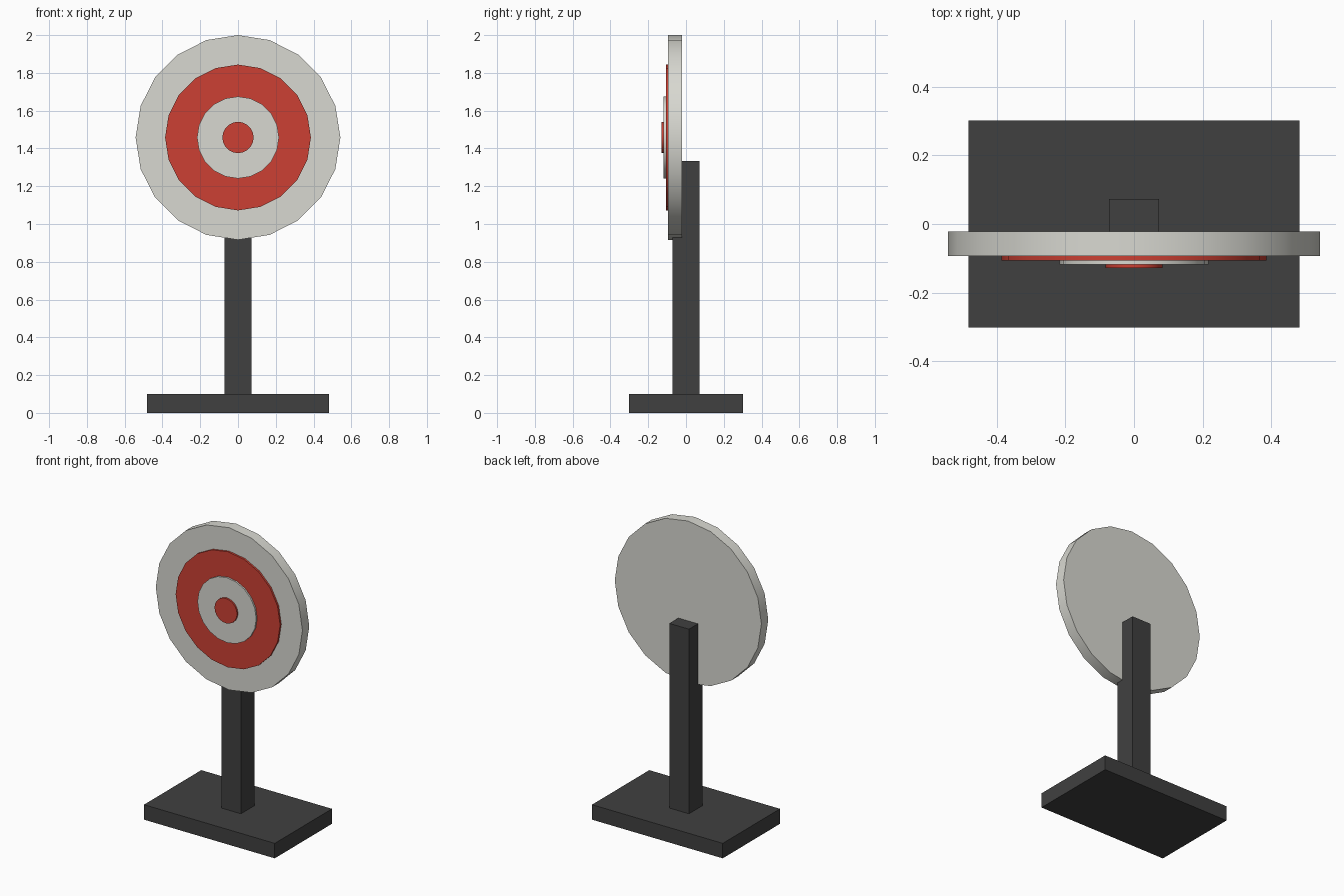
import bpy
import math

cube = bpy.data.objects.get("Cube")
if cube:
    bpy.data.objects.remove(cube, do_unlink=True)


def make_material(name, rgb):
    mat = bpy.data.materials.new(name)
    mat.use_nodes = True
    mat.diffuse_color = (*rgb, 1)
    mat.node_tree.nodes["Principled BSDF"].inputs["Base Color"].default_value = (*rgb, 1)
    return mat


charcoal = make_material("charcoal", (0.051, 0.051, 0.051))
off_white = make_material("off_white", (0.69, 0.69, 0.64))
red = make_material("red", (0.604, 0.051, 0.033))


def finish(name, mat):
    obj = bpy.context.object
    obj.name = name
    obj.data.name = name
    obj.data.materials.append(mat)
    bpy.ops.object.transform_apply(location=False, rotation=True, scale=True)
    return obj


def box(name, size, bottom, mat):
    bpy.ops.mesh.primitive_cube_add(size=1, location=(0, 0, bottom + size[2] / 2))
    bpy.context.object.scale = size
    return finish(name, mat)


def disc(name, radius, front, back, mat):
    """Upright disc facing -y, with a corner at the very top."""
    bpy.ops.mesh.primitive_cylinder_add(
        vertices=20, radius=radius, depth=back - front,
        location=(0, (front + back) / 2, CENTRE_Z), rotation=(math.pi / 2, 0, 0))
    obj = finish(name, mat)
    bpy.ops.object.shade_smooth_by_angle(angle=math.radians(30))
    return obj


CENTRE_Z = 1.458

# Stand
box("base", (0.966, 0.604, 0.1), 0, charcoal)
box("post", (0.145, 0.145, 1.233), 0.1, charcoal)

# Target face: stacked discs, each seated inside the one behind
disc("target_board", 0.542, -0.094, -0.022, off_white)
disc("outer_ring", 0.386, -0.107, -0.08, red)
disc("inner_ring", 0.217, -0.118, -0.08, off_white)
disc("bullseye", 0.083, -0.129, -0.08, red)
